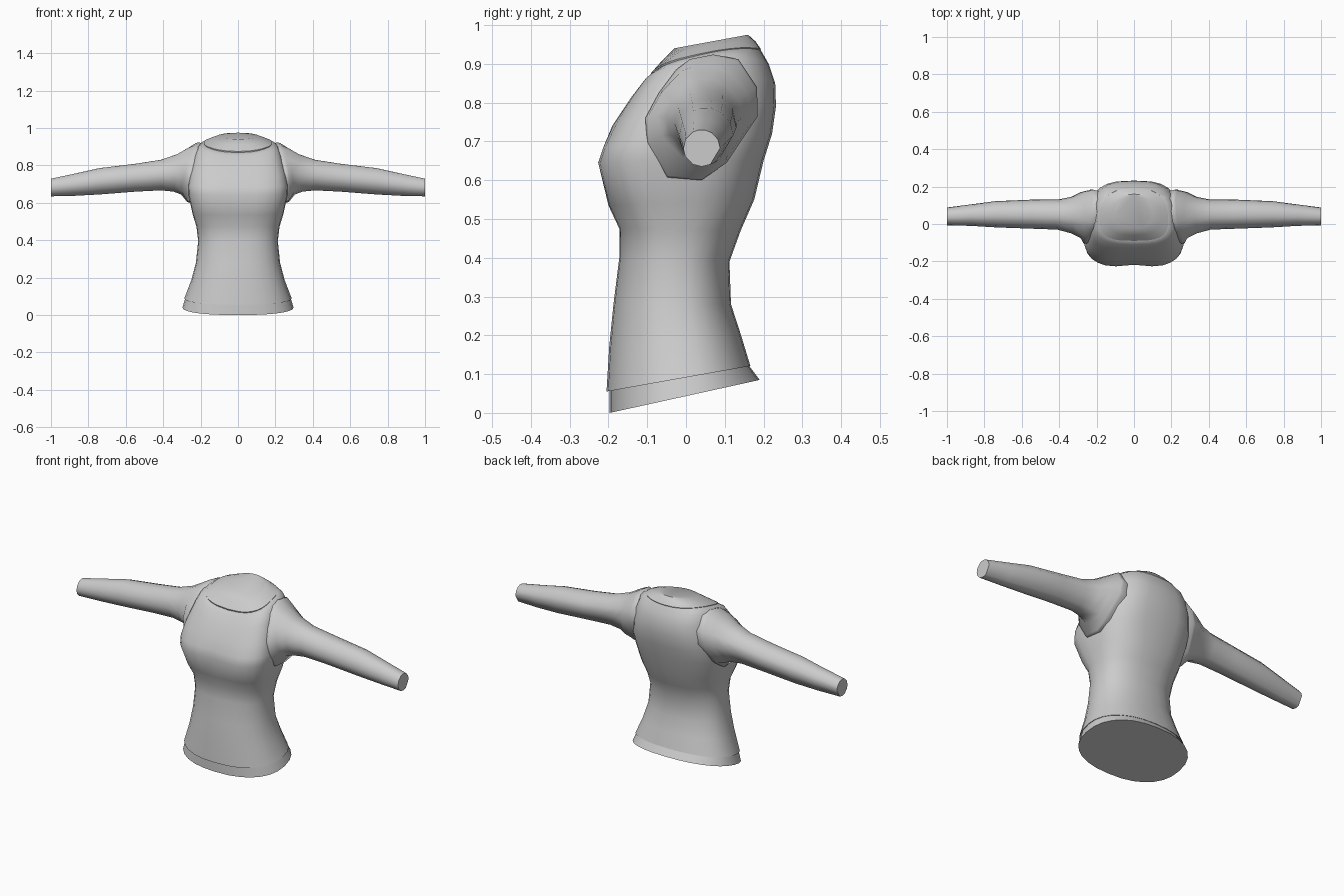
import bpy, bmesh, math
from math import cos, sin, pi

old = bpy.data.objects.get("Cube")
if old:
    bpy.data.objects.remove(old, do_unlink=True)

cloth = bpy.data.materials.new("grey cloth")
cloth.use_nodes = True
GREY = (0.6, 0.6, 0.6, 1)
cloth.diffuse_color = GREY
cloth.node_tree.nodes["Principled BSDF"].inputs["Base Color"].default_value = GREY


def power(v, n):
    return math.copysign(abs(v) ** (2 / n), v)


def body_ring(front, back, width, mid, nf=2.5, nb=2.5, lift=0, cleft=0, count=28):
    """Tilted oval; front and back are (y, z), mid is the y of the widest point."""
    (yf, zf), (yb, zb) = front, back
    ring = []
    for i in range(count):
        a = 2 * pi * i / count
        c, s = cos(a), sin(a)
        n = nb if s > 0 else nf
        x = width * power(c, n)
        y = mid + (yb - mid if s > 0 else mid - yf) * power(s, n)
        z = zf + (zb - zf) * (y - yf) / (yb - yf) + lift * (x / width) ** 2
        if s < 0:
            y += cleft * max(0, 1 - abs(x) / 0.13)
        ring.append((x, y, z))
    return ring


def loft(name, rings, caps=(False, False), mirror=False, angle=50):
    bm = bmesh.new()
    loops = [[bm.verts.new(p) for p in r] for r in rings]
    for a, b in zip(loops, loops[1:]):
        for i in range(len(a)):
            j = (i + 1) % len(a)
            bm.faces.new((a[i], a[j], b[j], b[i]))
    if caps[0]:
        bm.faces.new(loops[0][::-1])
    if caps[1]:
        bm.faces.new(loops[-1])
    bmesh.ops.recalc_face_normals(bm, faces=bm.faces)
    me = bpy.data.meshes.new(name)
    bm.to_mesh(me)
    bm.free()
    me.materials.append(cloth)
    ob = bpy.data.objects.new(name, me)
    bpy.context.collection.objects.link(ob)
    if mirror:
        ob.modifiers.new("mirror", 'MIRROR').use_mirror_merge = False
    bpy.ops.object.select_all(action='DESELECT')
    ob.select_set(True)
    bpy.context.view_layer.objects.active = ob
    bpy.ops.object.shade_smooth_by_angle(angle=math.radians(angle))
    return ob


# Hem band with a closed, tilted underside
loft("hem_band", [
    body_ring((-.197, 0), (.19, .085), .297, -.01, 2.3, 2.3),
    body_ring((-.197, .06), (.16, .125), .281, -.01, 2.3, 2.3),
], caps=(True, False))

# Torso from hem to yoke
loft("torso", [
    body_ring((-.19, .058), (.155, .124), .275, -.01, 2.3, 2.3),
    body_ring((-.205, .055), (.166, .121), .287, -.01, 2.3, 2.3),
    body_ring((-.198, .17), (.142, .2), .25, -.02, 2.3, 2.3),
    body_ring((-.187, .28), (.116, .28), .225, -.03, 2.3, 2.3),
    body_ring((-.172, .4), (.112, .39), .213, -.03, 2.4, 2.3),
    body_ring((-.172, .475), (.141, .47), .222, -.03, 2.6, 2.4),
    body_ring((-.2, .535), (.176, .55), .243, -.04, 2.8, 2.6),
    body_ring((-.233, .645), (.2, .65), .266, -.06, 3, 2.9, 0, .015),
    body_ring((-.218, .685), (.222, .72), .268, -.06, 3, 3, 0, .01),
    body_ring((-.19, .74), (.232, .79), .255, -.04, 3, 3, .01),
    body_ring((-.143, .81), (.23, .85), .232, 0, 3, 2.8, .03),
    body_ring((-.11, .852), (.213, .9), .213, .02, 3, 2.6, .035),
    body_ring((-.092, .868), (.193, .935), .185, .03, 3.2, 2.4, .025),
    body_ring((-.07, .87), (.17, .93), .165, .03, 3.2, 2.4, .025),
])

# Raised shoulder yoke with a flat closed neck
loft("shoulder_yoke", [
    body_ring((-.085, .86), (.188, .925), .178, .03, 3.2, 2.4, .02),
    body_ring((-.09, .875), (.193, .938), .183, .03, 3.2, 2.4, .023),
    body_ring((-.06, .91), (.18, .957), .145, .05, 2.6, 2.2, .012),
    body_ring((-.03, .94), (.16, .975), .108, .066, 2, 2),
], caps=(False, True), angle=40)

# Armhole outline in (y, z), starting at the front and running over the top
ARMHOLE = [(-.105, .76), (-.07, .825), (-.025, .885), (.01, .912), (.07, .924),
           (.135, .912), (.183, .84), (.185, .765), (.105, .645), (.04, .6),
           (-.048, .607), (-.1, .695)]


def arm_outline(scale, shift):
    return [(min(.268, .275 - .17 * (z - .65) - .1 * y) + shift,
             .04 + (y - .04) * scale, .765 + (z - .765) * scale) for y, z in ARMHOLE]


def arm_ring(x, y0, y1, z0, z1, slant=0):
    ring = []
    for y, z in ARMHOLE:
        a = math.atan2(z - .765, y - .04)
        ring.append((x - slant * sin(a), (y0 + y1) / 2 + (y1 - y0) / 2 * cos(a),
                     (z0 + z1) / 2 + (z1 - z0) / 2 * sin(a)))
    return ring


# Sleeves: embedded root, seam lip, flared shoulder, tapering arm
loft("sleeves", [
    arm_outline(.93, -.05),
    arm_outline(1, -.008),
    arm_outline(.97, .004),
    arm_ring(.285, -.075, .17, .645, .897, .02),
    arm_ring(.335, -.05, .145, .66, .862, .01),
    arm_ring(.41, -.03, .13, .667, .832),
    arm_ring(.55, -.025, .13, .66, .81),
    arm_ring(.74, -.018, .122, .645, .787),
    arm_ring(.87, -.01, .105, .638, .758),
    arm_ring(1, -.007, .088, .635, .73),
], caps=(False, True), mirror=True)
